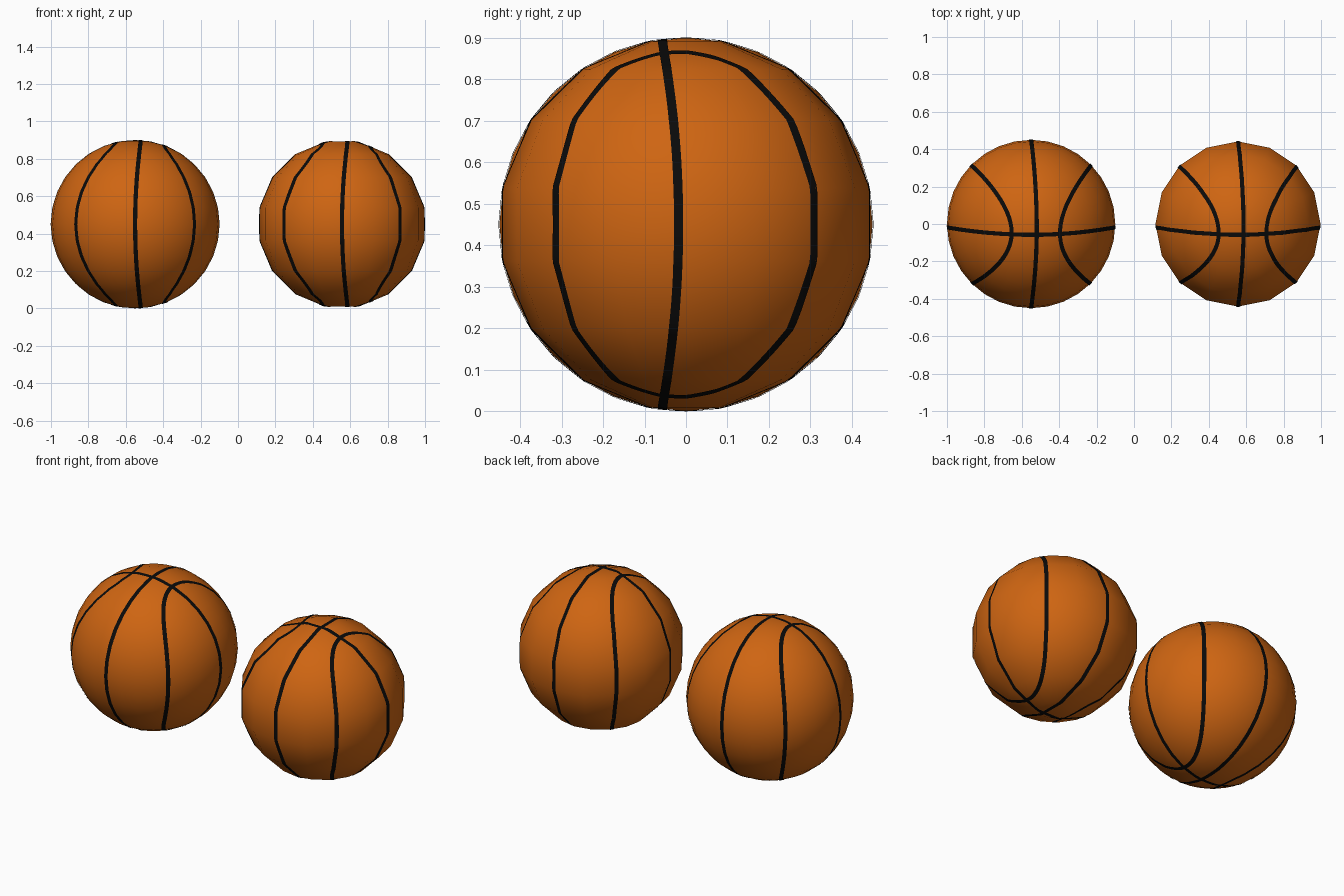
import bpy, bmesh, math
from mathutils import Vector
from mathutils.bvhtree import BVHTree

if "Cube" in bpy.data.objects:
    bpy.data.objects.remove(bpy.data.objects["Cube"])

R = 0.45


def material(name, rgb):
    m = bpy.data.materials.new(name)
    m.diffuse_color = (*rgb, 1)
    m.use_nodes = True
    m.node_tree.nodes["Principled BSDF"].inputs["Base Color"].default_value = m.diffuse_color
    return m


ORANGE = material("orange_rubber", (0.62, 0.13, 0.006))
BLACK = material("black_seam", (0.003, 0.003, 0.003))


def finish(name, bm, mat, centre):
    mesh = bpy.data.meshes.new(name)
    bm.to_mesh(mesh)
    for p in mesh.polygons:
        p.use_smooth = True
    mesh.materials.append(mat)
    ob = bpy.data.objects.new(name, mesh)
    ob.location = centre
    bpy.context.collection.objects.link(ob)
    return ob


# ball: stacked rings with a flat or pointed cap at each end
def ball(name, segs, lats, pointed, centre):
    bm = bmesh.new()
    rings = []
    for lat in lats:
        a = math.radians(lat)
        rings.append([bm.verts.new((R * math.cos(a) * math.cos(2 * math.pi * i / segs),
                                    R * math.cos(a) * math.sin(2 * math.pi * i / segs),
                                    R * math.sin(a))) for i in range(segs)])
    for lo, hi in zip(rings, rings[1:]):
        for i in range(segs):
            j = (i + 1) % segs
            bm.faces.new((lo[i], lo[j], hi[j], hi[i]))
    caps = [bm.faces.new(rings[-1]), bm.faces.new(rings[0][::-1])]
    if pointed:
        for v in bmesh.ops.poke(bm, faces=caps)["verts"]:
            v.co = (0, 0, math.copysign(R, v.co.z))
    bm.normal_update()
    tree = BVHTree.FromBMesh(bm)
    finish(name, bm, ORANGE, centre)
    return tree


# seam paths around the ball, pulled a little off centre toward top and bottom
def pull(x, y, z):
    k = (z / R) ** 2
    return Vector((x + 0.03 * k, y - 0.04 * k, z))


def front_seam(t):
    return pull(0, R * math.sin(t), R * math.cos(t))


def side_seam(t):
    return pull(R * math.sin(t), -0.018, R * math.cos(t))


def oval_seam(sign):
    return lambda t: pull(sign * (0.13 + 0.19 * math.sin(t) ** 2),
                          0.318 * math.sin(t) - 0.005, 0.43 * math.cos(t))


# flat ribbon laid on the ball surface along a closed path
def ribbon(name, path, tree, centre, n=144, half=0.0112):
    bm = bmesh.new()
    pairs = []
    for i in range(n):
        t = 2 * math.pi * i / n
        p = path(t).normalized()
        tangent = path(t + 0.01).normalized() - path(t - 0.01).normalized()
        side = p.cross(tangent).normalized()
        pair = []
        for s in (-half, 0, half):
            d = (p * R + side * s).normalized()
            hit = tree.ray_cast(d * 2, -d)[0]
            pair.append(bm.verts.new(hit + d * 0.0025))
        pairs.append(pair)
    for i in range(n):
        a, b = pairs[i], pairs[(i + 1) % n]
        for k in (0, 1):
            bm.faces.new((a[k], b[k], b[k + 1], a[k + 1]))
    bm.normal_update()
    if sum(f.normal.dot(f.calc_center_median()) for f in bm.faces) < 0:
        bmesh.ops.reverse_faces(bm, faces=bm.faces[:])
    finish(name, bm, BLACK, centre)


def basketball(prefix, segs, lats, pointed, centre):
    tree = ball(prefix + "_ball", segs, lats, pointed, centre)
    ribbon(prefix + "_front_seam", front_seam, tree, centre)
    ribbon(prefix + "_side_seam", side_seam, tree, centre)
    ribbon(prefix + "_oval_seam_left", oval_seam(-1), tree, centre)
    ribbon(prefix + "_oval_seam_right", oval_seam(1), tree, centre)


# finer ball on the left, coarser flat-capped ball on the right
basketball("fine", 32, [11.25 * i for i in range(-7, 8)], True, (-0.55, 0, 0.45))
basketball("coarse", 16, [11.25 + 22.5 * i for i in range(-4, 4)], False, (0.556, 0, 0.45))
